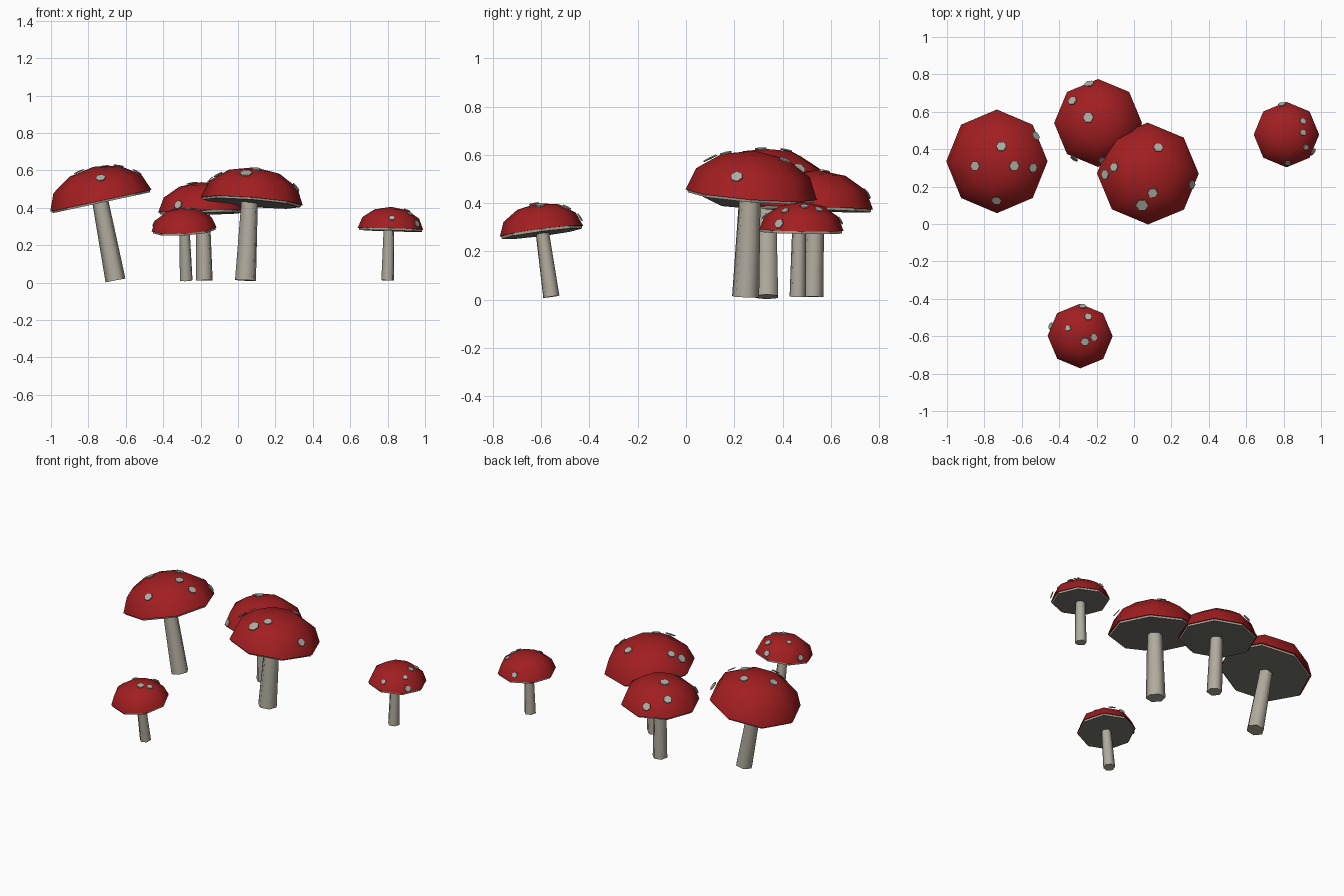
import bpy, bmesh, math
from mathutils import Vector, Matrix

if "Cube" in bpy.data.objects:
    bpy.data.objects.remove(bpy.data.objects["Cube"])

DOME = 0.67  # cap height relative to its radius


def material(name, rgb):
    m = bpy.data.materials.new(name)
    m.diffuse_color = (*rgb, 1)
    m.use_nodes = True
    m.node_tree.nodes["Principled BSDF"].inputs["Base Color"].default_value = m.diffuse_color
    return m


RED = material("cap red", (0.36, 0.013, 0.015))
CREAM = material("pale stem", (0.44, 0.41, 0.34))
GILL = material("gill grey", (0.18, 0.175, 0.155))
SPOT = material("spot white", (0.43, 0.42, 0.36))


def finish(bm, name, mats, matrix, smooth=True):
    bmesh.ops.recalc_face_normals(bm, faces=bm.faces)
    if len(mats) > 1:  # second colour on faces pointing down
        for f in bm.faces:
            f.material_index = int(f.normal.z < -0.9)
    me = bpy.data.meshes.new(name)
    bm.to_mesh(me)
    bm.free()
    for m in mats:
        me.materials.append(m)
    if smooth:
        me.shade_smooth()
        me.set_sharp_from_angle(angle=math.radians(75))
    ob = bpy.data.objects.new(name, me)
    ob.matrix_world = matrix
    bpy.context.collection.objects.link(ob)


def cone(name, mats, matrix, sides, r1, r2, z0, z1, twist=0, smooth=True):
    bm = bmesh.new()
    bmesh.ops.create_cone(bm, cap_ends=True, segments=sides, radius1=r1, radius2=r2,
                          depth=z1 - z0,
                          matrix=Matrix.Translation((0, 0, (z0 + z1) / 2))
                          @ Matrix.Rotation(math.pi / 2 + math.radians(twist), 4, 'Z'))
    finish(bm, name, mats, matrix, smooth)


def frame(origin, axis):
    q = Vector((0, 0, 1)).rotation_difference(axis)
    return Matrix.Translation(origin) @ q.to_matrix().to_4x4()


def mushroom(name, base, top, lean, cap, radius, r_bottom, r_top, twist, spots):
    base, top = Vector(base), Vector((*top, cap[2]))
    cap_frame = frame(Vector(cap), Vector((*lean, 1)))
    # tapered six-sided stem from the base up into the cap
    stem = top - base
    cone(name + "_stem", [CREAM], frame(base, stem), 6, r_bottom, r_top,
         0, stem.length + 0.02, twist)
    # half-dome cap, eight sides
    bm = bmesh.new()
    bmesh.ops.create_uvsphere(bm, u_segments=8, v_segments=6, radius=radius)
    bmesh.ops.delete(bm, geom=[v for v in bm.verts if v.co.z < -0.001], context='VERTS')
    bmesh.ops.holes_fill(bm, edges=[e for e in bm.edges if e.is_boundary], sides=0)
    bmesh.ops.scale(bm, vec=(1, 1, DOME), verts=bm.verts)
    finish(bm, name + "_cap", [RED], cap_frame)
    # thin gill plate under the cap: pale edge, grey underside
    cone(name + "_gills", [CREAM, GILL], cap_frame, 8, radius * 0.96, radius * 0.97,
         -0.011, 0.001, smooth=False)
    # spots sit on the true ellipsoid, found by dropping a ray from above
    inv = cap_frame.inverted()
    squash = Matrix.Diagonal((1, 1, 1 / DOME, 1))
    for i, (x, y, r) in enumerate(spots):
        o = squash @ inv @ Vector((x, y, 2))
        d = ((squash @ inv).to_3x3() @ Vector((0, 0, -1))).normalized()
        b = o.dot(d)
        disc = b * b - o.length_squared + radius ** 2
        p = o + d * (-b - math.sqrt(max(disc, 0)))
        p = p.normalized() * radius
        n = Vector((p.x, p.y, p.z / DOME)).normalized()
        m = cap_frame @ frame(Vector((p.x, p.y, p.z * DOME)), n)
        cone(f"{name}_spot_{i + 1}", [SPOT], m, 6, r * 1.04, r, -0.002, 0.003, smooth=False)


mushroom("left_mushroom", (-0.655, 0.335, 0.012), (-0.737, 0.335), (-0.215, 0),
         (-0.733, 0.335, 0.438), 0.277, 0.054, 0.043, 0,
         [(-0.71, 0.415, .027), (-0.85, 0.31, .027), (-0.64, 0.31, .027),
          (-0.54, 0.30, .026), (-0.735, 0.125, .027), (-0.525, 0.47, .027)])
mushroom("back_mushroom", (-0.18, 0.525, 0.012), (-0.188, 0.535), (-0.02, 0.03),
         (-0.192, 0.54, 0.38), 0.235, 0.046, 0.038, 15,
         [(-0.245, 0.57, .029), (-0.33, 0.66, .026), (-0.24, 0.75, .026),
          (-0.32, 0.35, .024), (-0.165, 0.34, .024)])
mushroom("middle_mushroom", (0.04, 0.247, 0.012), (0.062, 0.265), (0.08, 0.08),
         (0.074, 0.27, 0.435), 0.273, 0.058, 0.045, 15,
         [(0.13, 0.41, .027), (-0.107, 0.305, .025), (-0.155, 0.265, .028),
          (0.10, 0.165, .027), (0.043, 0.10, .034), (0.31, 0.21, .026)])
mushroom("front_mushroom", (-0.277, -0.558, 0.012), (-0.286, -0.596), (-0.06, -0.13),
         (-0.288, -0.599, 0.284), 0.174, 0.035, 0.028, 15,
         [(-0.275, -0.44, .02), (-0.245, -0.495, .021), (-0.353, -0.557, .016),
          (-0.262, -0.63, .023), (-0.214, -0.605, .02), (-0.445, -0.545, .02)])
mushroom("right_mushroom", (0.80, 0.463, 0.012), (0.807, 0.468), (0.03, 0.02),
         (0.815, 0.478, 0.288), 0.175, 0.035, 0.029, 15,
         [(0.79, 0.64, .019), (0.904, 0.55, .018), (0.904, 0.49, .018),
          (0.92, 0.41, .017), (0.823, 0.325, .017), (0.957, 0.385, .021)])
